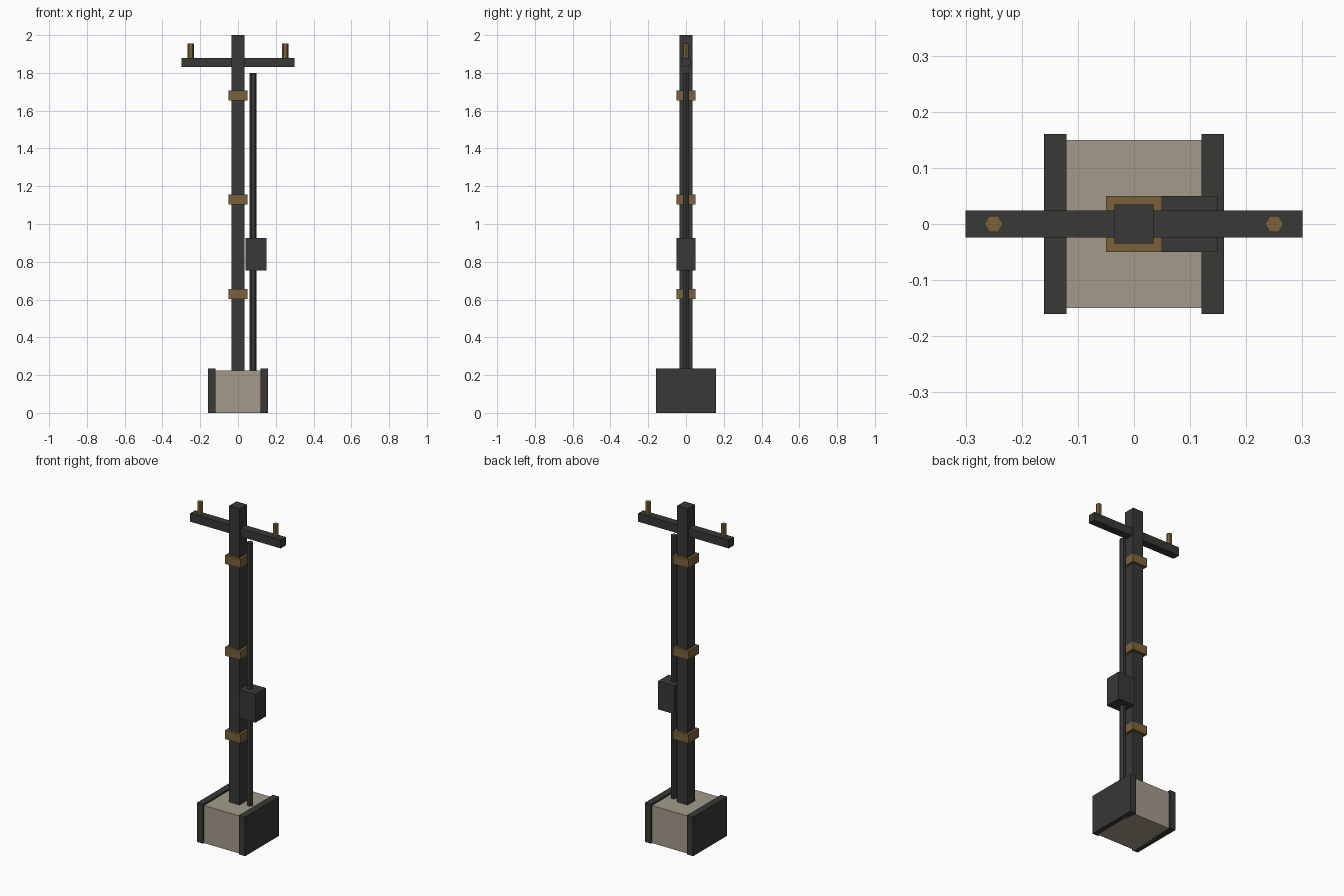
import bpy, bmesh
from mathutils import Matrix

if "Cube" in bpy.data.objects:
    bpy.data.objects.remove(bpy.data.objects["Cube"])


def material(name, rgb):
    m = bpy.data.materials.new(name)
    m.diffuse_color = (*rgb, 1)
    m.use_nodes = True
    m.node_tree.nodes["Principled BSDF"].inputs["Base Color"].default_value = m.diffuse_color
    return m


DARK = material("dark_metal", (0.04, 0.04, 0.037))
BRASS = material("brass", (0.195, 0.122, 0.043))
CONCRETE = material("concrete", (0.367, 0.323, 0.262))


def finish(name, bm, mat):
    mesh = bpy.data.meshes.new(name)
    bm.to_mesh(mesh)
    bm.free()
    mesh.materials.append(mat)
    obj = bpy.data.objects.new(name, mesh)
    bpy.context.collection.objects.link(obj)
    return obj


def box(name, x, y, z, mat):
    """Box from (min, max) ranges on each axis."""
    bm = bmesh.new()
    size = [r[1] - r[0] for r in (x, y, z)]
    mid = [(r[0] + r[1]) / 2 for r in (x, y, z)]
    bmesh.ops.create_cube(bm, size=1, matrix=Matrix.Translation(mid) @ Matrix.Diagonal((*size, 1)))
    return finish(name, bm, mat)


def hex_rod(name, x, radius, z, mat):
    """Upright six-sided rod with corners pointing along x."""
    bm = bmesh.new()
    bmesh.ops.create_cone(bm, cap_ends=True, segments=6, radius1=radius, radius2=radius,
                          depth=z[1] - z[0],
                          matrix=Matrix.Translation((x, 0, (z[0] + z[1]) / 2))
                          @ Matrix.Rotation(1.5707963, 4, 'Z'))
    # make sure a corner lies on the x axis
    if max(v.co.x for v in bm.verts) - x < radius * 0.95:
        bmesh.ops.rotate(bm, verts=bm.verts, cent=(x, 0, 0),
                         matrix=Matrix.Rotation(1.5707963, 3, 'Z'))
    return finish(name, bm, mat)


# Footing with a plate on each side
box("footing", (-0.13, 0.13), (-0.15, 0.15), (0, 0.225), CONCRETE)
for side, x in (("left", (-0.16, -0.12)), ("right", (0.12, 0.16))):
    box(f"footing_plate_{side}", x, (-0.16, 0.16), (0, 0.235), DARK)

# Post and its clamp bands
box("post", (-0.035, 0.035), (-0.035, 0.035), (0.2, 2.0), DARK)
for i, z in enumerate((0.63, 1.13, 1.68)):
    box(f"band_{i + 1}", (-0.05, 0.05), (-0.05, 0.05), (z - 0.0265, z + 0.0265), BRASS)

# Crossarm with two pegs
box("crossarm", (-0.3, 0.3), (-0.024, 0.024), (1.83, 1.88), DARK)
for side, x in (("left", -0.25), ("right", 0.25)):
    hex_rod(f"peg_{side}", x, 0.0165, (1.87, 1.955), BRASS)

# Conduit and junction box
hex_rod("conduit", 0.08, 0.018, (0.21, 1.8), DARK)
box("junction_box", (0.04, 0.15), (-0.05, 0.05), (0.755, 0.925), DARK)
